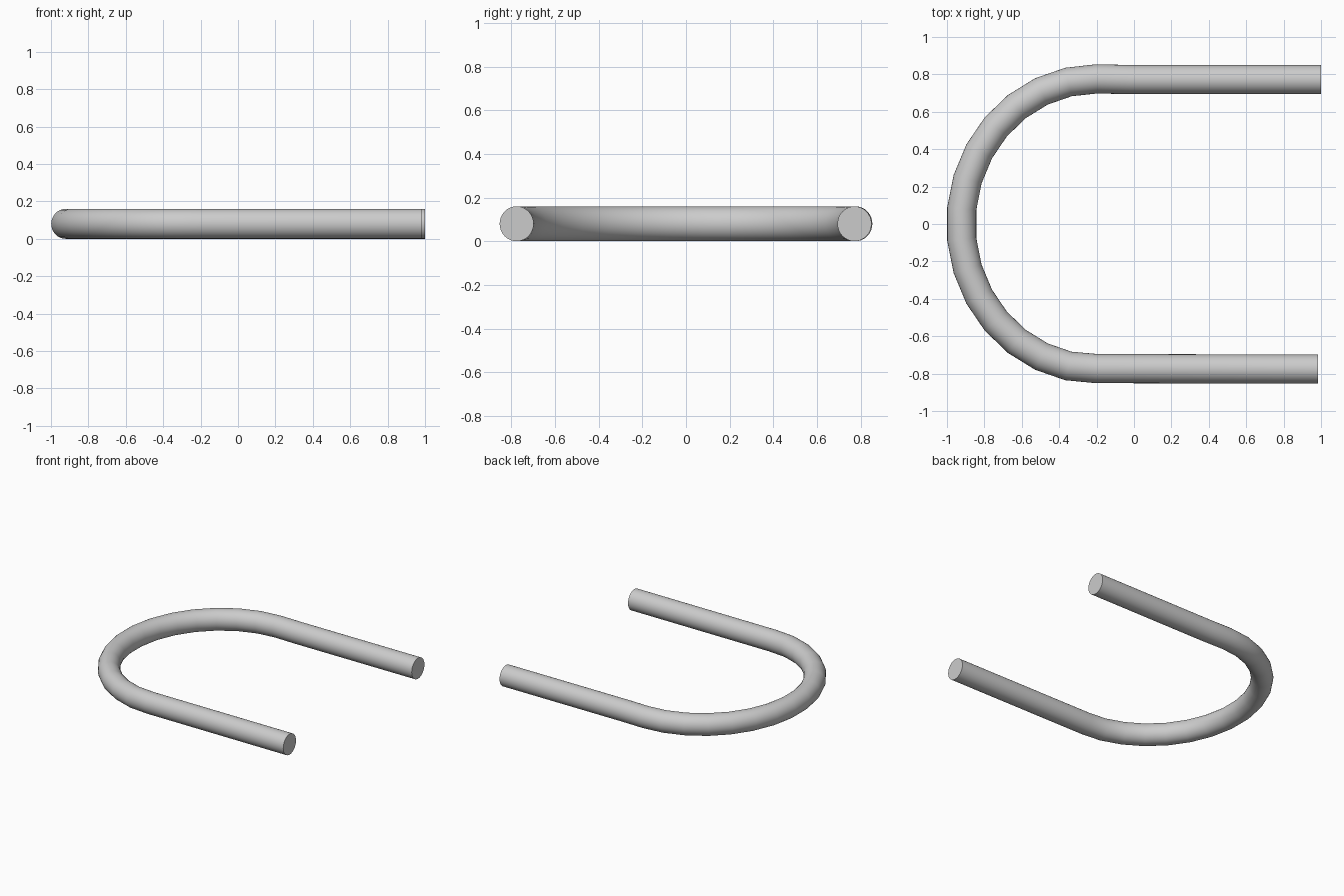
import bpy, bmesh
from math import sin, cos, pi, radians
from mathutils import Vector

if "Cube" in bpy.data.objects:
    bpy.data.objects.remove(bpy.data.objects["Cube"])

R, SIDES = 0.078, 32

# U-shaped centre line: straight leg, elliptical bend, straight leg
path = [(1.0, 0.772), (-0.02, 0.772)]
path += [(-0.2 + 0.725 * cos(radians(a)), 0.776 * sin(radians(a)))
         for a in range(90, 271, 12)]
path[-1] = (-0.2, -0.773)
path += [(0.985, -0.776)]
path = [Vector(p) for p in path]

# Mitred rings along the centre line
bm = bmesh.new()
rings = []
for i, p in enumerate(path):
    d_in = (p - path[max(i - 1, 0)])
    d_out = (path[min(i + 1, len(path) - 1)] - p)
    d_in = d_in.normalized() if d_in.length else d_out.normalized()
    d_out = d_out.normalized() if d_out.length else d_in
    t = (d_in + d_out).normalized()
    if i in (0, len(path) - 1):
        t = Vector((1 if i else -1, 0))      # square-cut ends
    n = Vector((-t.y, t.x))
    ring = []
    for k in range(SIDES):
        a = 2 * pi * k / SIDES
        q = p + n * R * cos(a)
        ring.append(bm.verts.new((q.x, q.y, 0.08 + 0.08 * sin(a))))
    rings.append(ring)

for r0, r1 in zip(rings, rings[1:]):
    for k in range(SIDES):
        j = (k + 1) % SIDES
        bm.faces.new((r0[k], r0[j], r1[j], r1[k]))

# End caps
bm.faces.new(rings[0])
bm.faces.new(rings[-1])
bmesh.ops.recalc_face_normals(bm, faces=bm.faces)

mesh = bpy.data.meshes.new("bent_rod")
bm.to_mesh(mesh)
bm.free()
rod = bpy.data.objects.new("bent_rod", mesh)
bpy.context.collection.objects.link(rod)
bpy.context.view_layer.objects.active = rod
rod.select_set(True)
bpy.ops.object.shade_smooth_by_angle(angle=radians(30))
